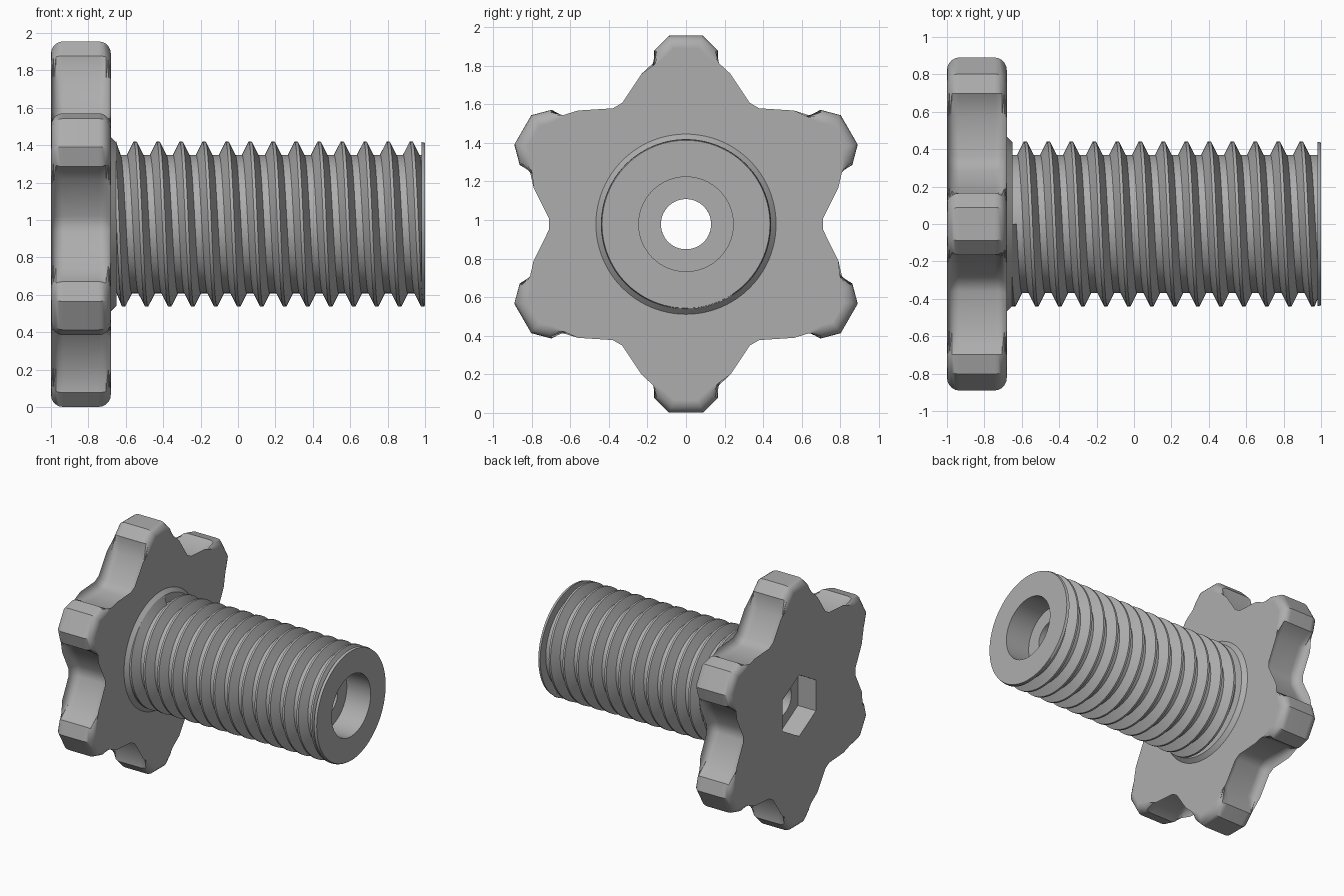
import bpy, bmesh, math

cube = bpy.data.objects.get("Cube")
if cube:
    bpy.data.objects.remove(cube, do_unlink=True)

AXIS_Z = 0.978          # height of the long axis, which runs along x
BORE = 0.13
KNOB_BACK, KNOB_FRONT = -1.0, -0.68

grey = bpy.data.materials.new("plain grey")
grey.use_nodes = True
COLOUR = (0.42, 0.42, 0.42, 1)
grey.diffuse_color = COLOUR
grey.node_tree.nodes["Principled BSDF"].inputs["Base Color"].default_value = COLOUR


def at(x, r, a):
    """Point at distance r from the axis, turned by a from the top to the front."""
    return (x, -r * math.sin(a), AXIS_Z + r * math.cos(a))


def finish(name, bm):
    bmesh.ops.recalc_face_normals(bm, faces=bm.faces)
    mesh = bpy.data.meshes.new(name)
    bm.to_mesh(mesh)
    bm.free()
    obj = bpy.data.objects.new(name, mesh)
    bpy.context.collection.objects.link(obj)
    return obj


def smooth(obj, degrees):
    obj.data.materials.clear()
    obj.data.materials.append(grey)
    bpy.ops.object.select_all(action='DESELECT')
    obj.select_set(True)
    bpy.context.view_layer.objects.active = obj
    bpy.ops.object.shade_smooth_by_angle(angle=math.radians(degrees))


def bridge(bm, a, b):
    for i in range(len(a)):
        j = (i + 1) % len(a)
        bm.faces.new((a[i], a[j], b[j], b[i]))


def prism(bm, outline, x0, x1):
    """Extrude (radius, angle) points along the axis."""
    a, b = [[bm.verts.new(at(x, r, t)) for r, t in outline] for x in (x0, x1)]
    bridge(bm, a, b)
    return [bm.faces.new(a), bm.faces.new(b)]


# Six-armed knob with rounded rims
half_arm = [(0.088, 0.977), (0.165, 0.90), (0.165, 0.76), (0.285, 0.58)]
arm = [(-s, h) for s, h in reversed(half_arm)] + half_arm
outline = [(math.hypot(s, h), math.atan2(s, h) + k * math.pi / 3)
           for k in range(6) for s, h in arm]
bm = bmesh.new()
caps = prism(bm, outline, KNOB_BACK, KNOB_FRONT)
rim = [e for f in caps for e in f.edges]
bmesh.ops.bevel(bm, geom=rim, offset=0.065, offset_type='OFFSET', segments=5,
                profile=0.5, affect='EDGES', clamp_overlap=False)
knob = finish("star_knob", bm)

# Hexagonal socket in the back of the knob and the bore behind it
cutters = []
for name, sides, radius, x0, x1 in (("hex_socket_cutter", 6, 0.245, -1.1, -0.84),
                                    ("bore_cutter", 64, BORE, -0.9, -0.6)):
    bm = bmesh.new()
    prism(bm, [(radius, i * math.tau / sides) for i in range(sides)], x0, x1)
    cutter = finish(name, bm)
    cutter.hide_render = True
    cutters.append(cutter)
    mod = knob.modifiers.new(name, 'BOOLEAN')
    mod.operation = 'DIFFERENCE'
    mod.solver = 'EXACT'
    mod.object = cutter
graph = bpy.context.evaluated_depsgraph_get()
cut_mesh = bpy.data.meshes.new_from_object(knob.evaluated_get(graph))
knob.modifiers.clear()
knob.data = cut_mesh
for cutter in cutters:
    bpy.data.objects.remove(cutter, do_unlink=True)
smooth(knob, 38)
weighted = knob.modifiers.new("even_shading", 'WEIGHTED_NORMAL')
weighted.keep_sharp = True

# Turned shaft: collar, core, end flange, counterbore and bore
profile = [(-0.69, BORE), (-0.69, 0.467), (KNOB_FRONT, 0.467), (-0.65, 0.437),
           (-0.65, 0.37), (0.98, 0.37), (0.98, 0.44), (1.0, 0.435),
           (1.0, 0.245), (0.79, 0.245), (0.79, BORE)]
STEPS = 96
bm = bmesh.new()
rings = [[bm.verts.new(at(x, r, i * math.tau / STEPS)) for x, r in profile]
         for i in range(STEPS)]
for i in range(STEPS):
    bridge(bm, rings[i], rings[(i + 1) % STEPS])
smooth(finish("shaft", bm), 30)

# Helical thread, trimmed between the collar and the end face
PITCH, START, TURNS = 0.123, -0.673, 13.6
ridge = [(-0.046, 0.365), (-0.008, 0.441), (0.008, 0.441), (0.046, 0.365)]
bm = bmesh.new()
sections = []
for i in range(int(TURNS * STEPS) + 1):
    x = START + PITCH * i / STEPS
    sections.append([bm.verts.new(at(min(max(x + dx, -0.651), 0.997), r,
                                     i * math.tau / STEPS)) for dx, r in ridge])
for a, b in zip(sections, sections[1:]):
    bridge(bm, a, b)
bm.faces.new(sections[0])
bm.faces.new(sections[-1])
smooth(finish("screw_thread", bm), 30)
